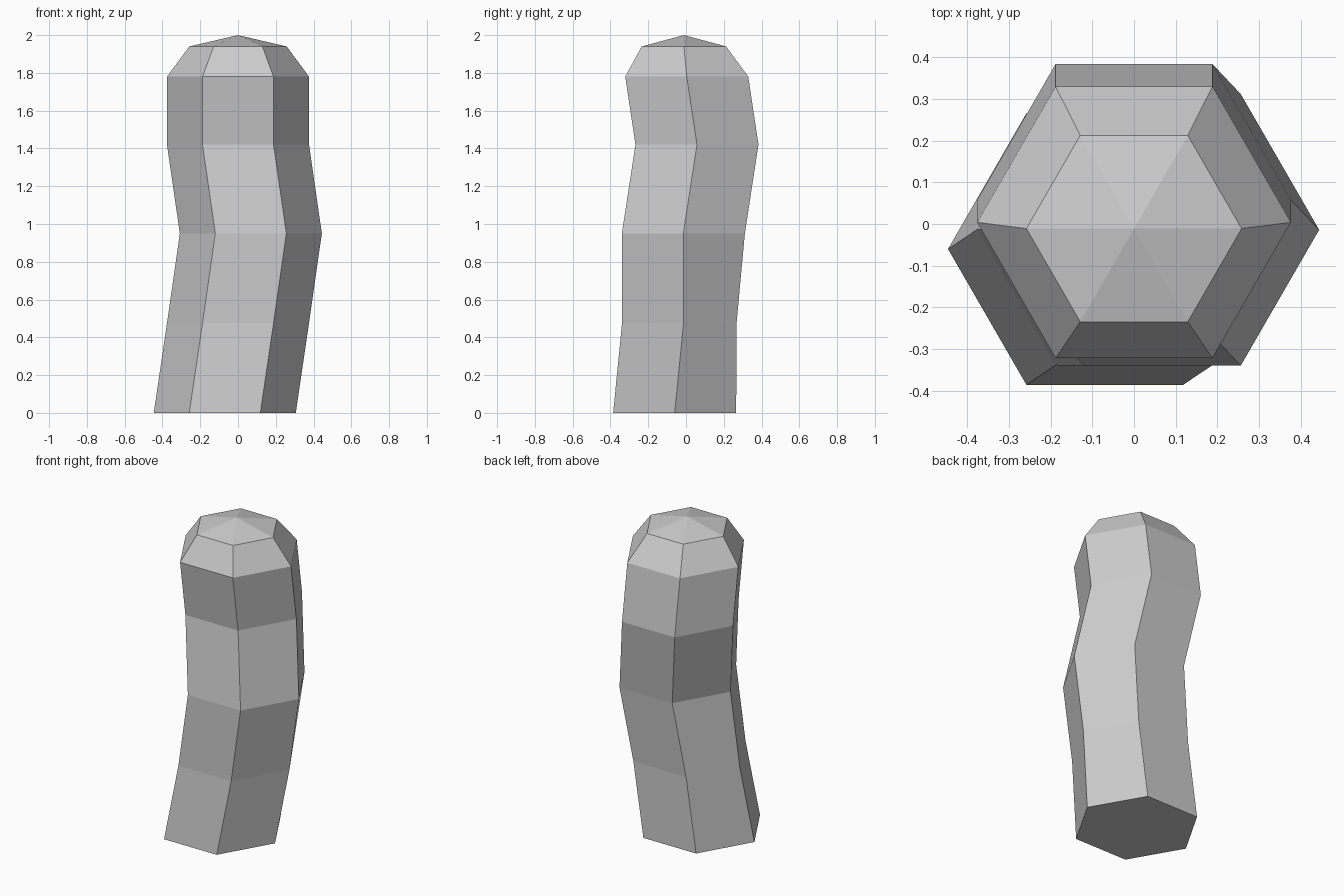
import bpy, bmesh
from math import cos, sin, pi

if "Cube" in bpy.data.objects:
    bpy.data.objects.remove(bpy.data.objects["Cube"])

SIDES = 6

# Bent post stations: z, centre x, centre y, radius, extra y shift of the two back corners
STATIONS = [
    (0.00, -0.07, -0.06, 0.376, 0.0),
    (0.475, 0.00, -0.013, 0.376, -0.045),
    (0.95, 0.068, -0.014, 0.376, 0.0),
    (1.42, 0.00, 0.058, 0.376, 0.0),
    (1.78, 0.00, 0.004, 0.376, 0.0),
    (1.94, 0.00, -0.011, 0.258, 0.0),
]

bm = bmesh.new()


def hex_ring(z, cx, cy, r, back):
    ring = []
    for i in range(SIDES):
        a = 2 * pi * i / SIDES
        dy = back if sin(a) > 0.5 else 0
        ring.append(bm.verts.new((cx + r * cos(a), cy + r * sin(a) + dy, z)))
    return ring


# Side walls and bevelled shoulder
rings = [hex_ring(*s) for s in STATIONS]
for low, high in zip(rings, rings[1:]):
    for i in range(SIDES):
        j = (i + 1) % SIDES
        bm.faces.new((low[i], low[j], high[j], high[i]))

# Flat base and shallow pointed top
bm.faces.new(rings[0][::-1])
tip = bm.verts.new((0, -0.011, 2.0))
for i in range(SIDES):
    bm.faces.new((rings[-1][i], rings[-1][(i + 1) % SIDES], tip))

mesh = bpy.data.meshes.new("bent_post")
bm.to_mesh(mesh)
bm.free()
post = bpy.data.objects.new("bent_post", mesh)
bpy.context.collection.objects.link(post)
